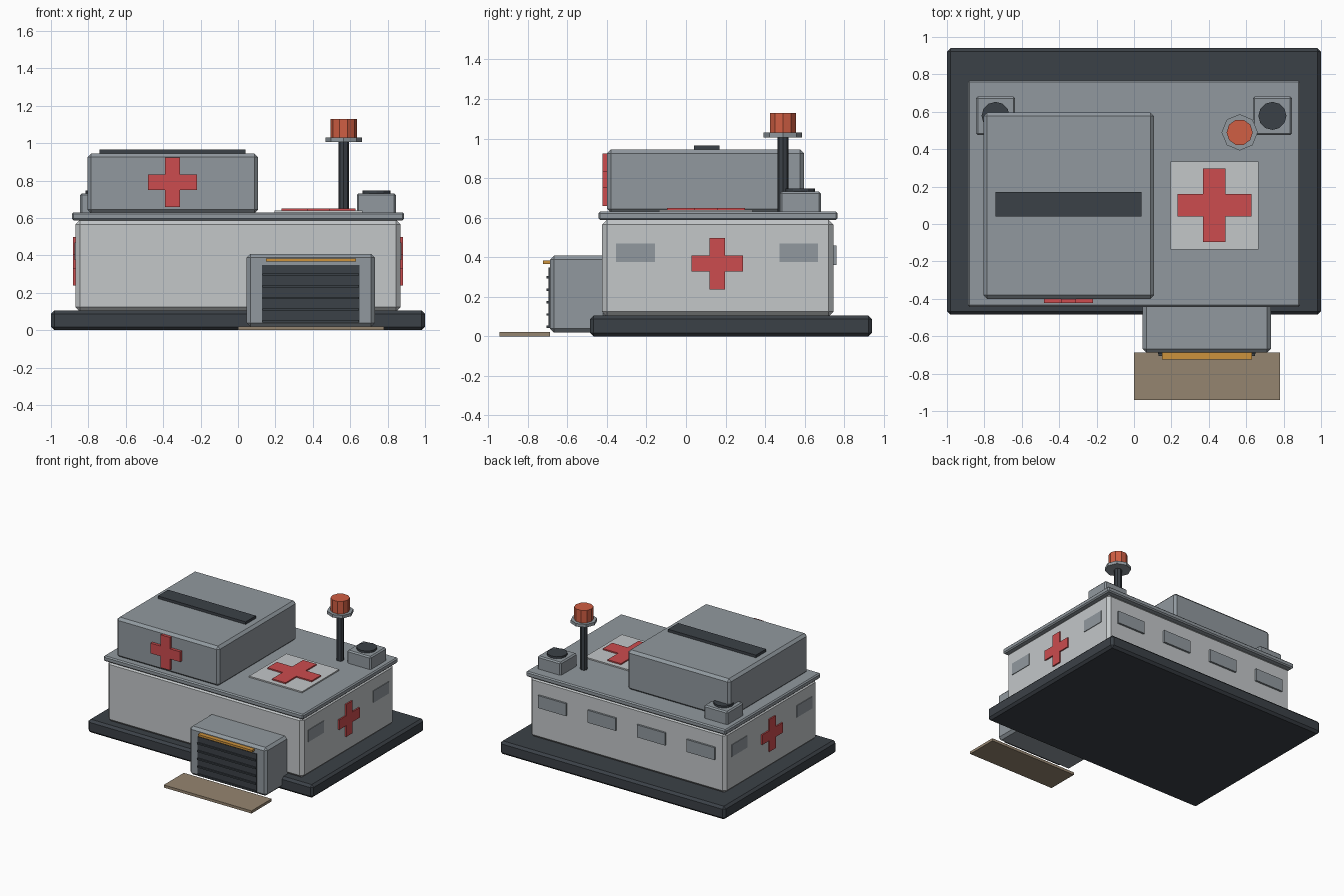
import bpy, bmesh
from math import radians
from mathutils import Matrix, Euler, Vector

cube = bpy.data.objects.get("Cube")
if cube:
    bpy.data.objects.remove(cube, do_unlink=True)


def material(name, hexcode):
    rgb = [int(hexcode[i:i + 2], 16) / 255 for i in (0, 2, 4)]
    lin = [((c + 0.055) / 1.055) ** 2.4 for c in rgb] + [1]
    m = bpy.data.materials.new(name)
    m.use_nodes = True
    m.diffuse_color = lin
    m.node_tree.nodes["Principled BSDF"].inputs["Base Color"].default_value = lin
    return m


WALL = material("pale wall", "C3C7C9")
GREY = material("roof grey", "91999F")
DARK = material("charcoal", "3B4147")
RED = material("sign red", "CC4C4E")
ORANGE = material("beacon orange", "D05E43")
AMBER = material("amber light", "CC923C")
TAN = material("ramp tan", "958570")


def finish(name, bm, mat, bevel=0):
    bmesh.ops.recalc_face_normals(bm, faces=bm.faces[:])
    me = bpy.data.meshes.new(name)
    bm.to_mesh(me)
    bm.free()
    me.materials.append(mat)
    ob = bpy.data.objects.new(name, me)
    bpy.context.collection.objects.link(ob)
    if bevel:
        mod = ob.modifiers.new("chamfer", "BEVEL")
        mod.width = bevel
        mod.segments = 1
    return ob


def box(name, xs, ys, zs, mat, bevel=0):
    """Box given by its (min, max) range on each axis."""
    bm = bmesh.new()
    bmesh.ops.create_cube(bm, size=1)
    for v in bm.verts:
        v.co = Vector([(r[0] + r[1]) / 2 + c * (r[1] - r[0])
                       for r, c in zip((xs, ys, zs), v.co)])
    return finish(name, bm, mat, bevel)


def drum(name, x, y, zs, radius, sides, mat, bevel=0):
    """Upright prism with a corner pointing along x."""
    bm = bmesh.new()
    place = Matrix.Translation((x, y, sum(zs) / 2)) @ Matrix.Rotation(radians(90), 4, "Z")
    bmesh.ops.create_cone(bm, cap_ends=True, segments=sides, radius1=radius,
                          radius2=radius, depth=zs[1] - zs[0], matrix=place)
    return finish(name, bm, mat, bevel)


def cross(name, loc, rot, arm, half, depth):
    """Equal-armed cross, extruded outward from loc along its turned z axis."""
    bm = bmesh.new()
    pts = []
    for k in range(4):
        turn = Matrix.Rotation(radians(90 * k), 3, "Z")
        pts += [turn @ Vector(p) for p in ((arm, -half, 0), (arm, half, 0), (half, half, 0))]
    face = bm.faces.new([bm.verts.new(p) for p in pts])
    out = bmesh.ops.extrude_face_region(bm, geom=[face])["geom"]
    bmesh.ops.translate(bm, vec=(0, 0, depth),
                        verts=[g for g in out if isinstance(g, bmesh.types.BMVert)])
    bm.transform(Matrix.Translation(loc) @ Euler([radians(a) for a in rot]).to_matrix().to_4x4())
    return finish(name, bm, RED)


# Main building
box("foundation", (-1, 1), (-0.485, 0.94), (0, 0.105), DARK, 0.018)
box("main_walls", (-0.87, 0.87), (-0.425, 0.745), (0.1, 0.59), WALL, 0.025)
box("roof_slab", (-0.888, 0.888), (-0.443, 0.767), (0.588, 0.63), GREY, 0.009)
box("upper_block", (-0.805, 0.107), (-0.4, 0.597), (0.625, 0.945), GREY, 0.02)
box("roof_strip", (-0.74, 0.04), (0.04, 0.17), (0.94, 0.966), DARK)

# Entrance bay with its shutter, light and ramp
box("entrance_bay", (0.046, 0.732), (-0.688, -0.4), (0.02, 0.408), GREY, 0.02)
box("shutter", (0.128, 0.65), (-0.694, -0.66), (0.042, 0.348), DARK)
for i in range(5):
    z = 0.048 + i * 0.0625
    box(f"shutter_rib_{i + 1}", (0.13, 0.648), (-0.705, -0.68), (z - 0.006, z + 0.006), DARK)
box("entrance_light", (0.15, 0.63), (-0.724, -0.68), (0.367, 0.384), AMBER)
box("ramp", (0, 0.78), (-0.942, -0.688), (0, 0.021), TAN)

# Side windows and crosses, matching on both sides
for side, s in (("left", 1), ("right", -1)):
    xs = sorted((s * 0.85, s * 0.875))
    for label, y in (("front", -0.255), ("rear", 0.57)):
        box(f"{side}_{label}_window", xs, (y - 0.098, y + 0.098), (0.375, 0.47), GREY)
    cross(f"{side}_wall_cross", (s * 0.855, 0.158, 0.368), (0, s * 90, 0), 0.13, 0.04, 0.026)

# Rear windows
for i in range(4):
    x = -0.66 + i * 0.44
    box(f"rear_window_{i + 1}", (x - 0.125, x + 0.125), (0.73, 0.76), (0.36, 0.46), GREY)

# Front cross and roof marking
cross("front_cross", (-0.35, -0.39, 0.792), (90, 0, 0), 0.132, 0.041, 0.033)
box("roof_pad", (0.195, 0.665), (-0.137, 0.335), (0.62, 0.64), WALL)
cross("roof_cross", (0.43, 0.1, 0.63), (0, 0, 0), 0.197, 0.06, 0.02)

# Roof vents
for side, s in (("left", 1), ("right", -1)):
    x = s * 0.74
    box(f"{side}_vent", (x - 0.105, x + 0.105), (0.475, 0.682), (0.62, 0.732), GREY, 0.01)
    drum(f"{side}_vent_cap", x, 0.578, (0.72, 0.748), 0.075, 12, DARK)

# Beacon mast
drum("mast", 0.565, 0.49, (0.62, 1.01), 0.028, 8, DARK)
drum("beacon_flange", 0.565, 0.49, (1.006, 1.03), 0.097, 8, GREY)
drum("beacon", 0.565, 0.49, (1.028, 1.13), 0.07, 10, ORANGE)
